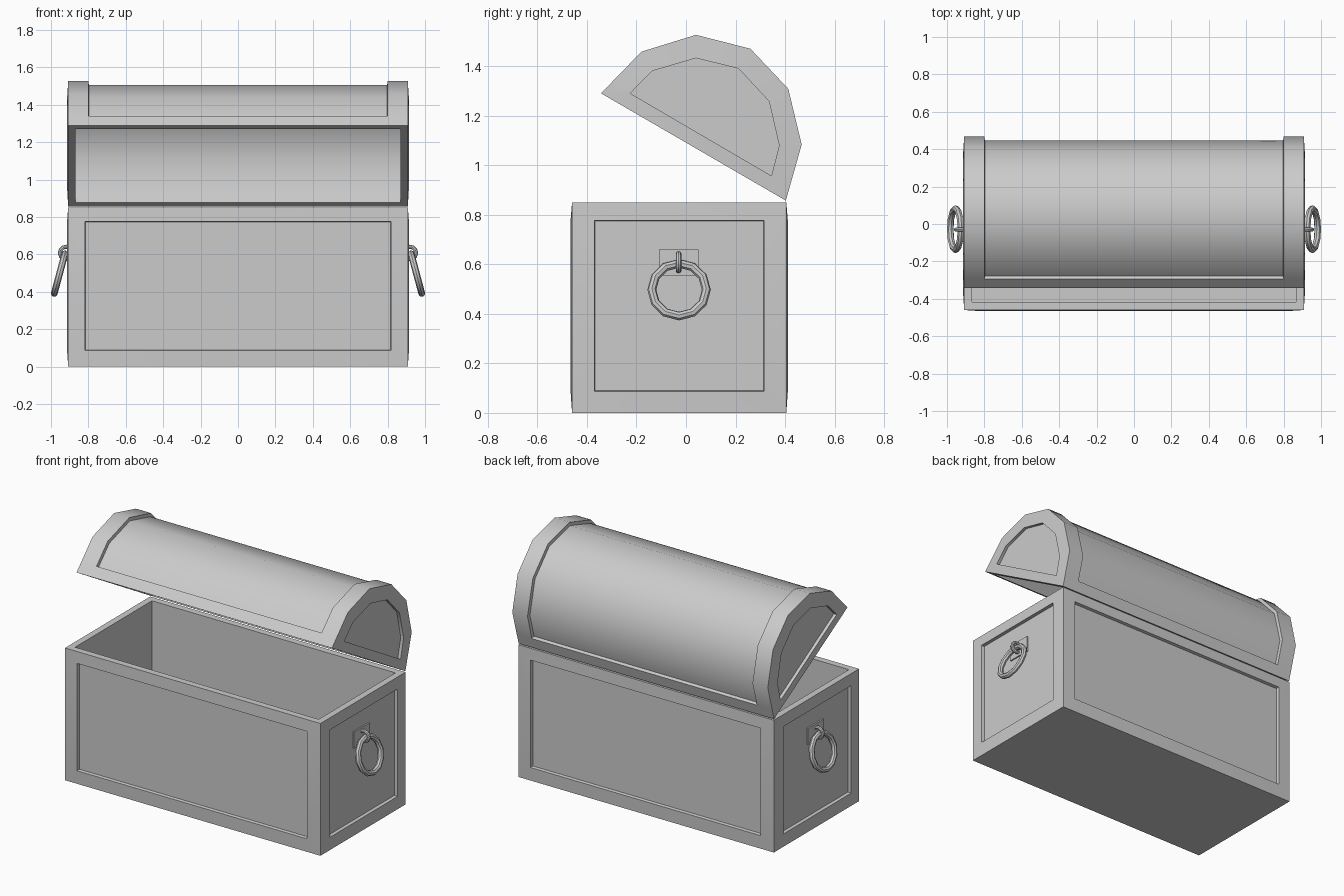
import bpy, bmesh
from math import radians

if "Cube" in bpy.data.objects:
    bpy.data.objects.remove(bpy.data.objects["Cube"])


def finish(obj, angle=40):
    bpy.ops.object.select_all(action='DESELECT')
    obj.select_set(True)
    bpy.context.view_layer.objects.active = obj
    bpy.ops.object.shade_smooth_by_angle(angle=radians(angle))
    return obj


def to_object(bm, name):
    bmesh.ops.recalc_face_normals(bm, faces=bm.faces)
    me = bpy.data.meshes.new(name)
    bm.to_mesh(me)
    bm.free()
    obj = bpy.data.objects.new(name, me)
    bpy.context.collection.objects.link(obj)
    return finish(obj)


def box(name, lo, hi):
    bm = bmesh.new()
    bmesh.ops.create_cube(bm, size=1)
    for v in bm.verts:
        v.co = [l + (c + 0.5) * (h - l) for c, l, h in zip(v.co, lo, hi)]
    return bm


# Chest body: recessed panel on each side, hollow from the top
bm = box("chest_body", (-0.908, -0.46, 0), (0.908, 0.405, 0.85))
bm.normal_update()
sides = [f for f in bm.faces if abs(f.normal.z) < 0.5]
top = next(f for f in bm.faces if f.normal.z > 0.5)
bmesh.ops.inset_individual(bm, faces=sides, thickness=0.09, depth=0.006, use_even_offset=True)
for f in sides:
    for v in f.verts:
        v.co.z = 0.087 if v.co.z < 0.4 else 0.777
bm.normal_update()
bmesh.ops.inset_individual(bm, faces=sides, thickness=0.003, depth=-0.02, use_even_offset=True)
bmesh.ops.inset_individual(bm, faces=[top], thickness=0.042, depth=0, use_even_offset=True)
cavity = bmesh.ops.extrude_discrete_faces(bm, faces=[top])["faces"]
for v in cavity[0].verts:
    v.co.z = 0.04
to_object(bm, "chest_body")

# Lid: open barrel vault, tilted back, profiles as (y, z)
arc = [(-0.343, 1.29), (-0.18, 1.458), (0.04, 1.526), (0.26, 1.47),
       (0.413, 1.308), (0.467, 1.083), (0.403, 0.857)]
end_panel = [(-0.225, 1.29), (-0.137, 1.38), (0.04, 1.432), (0.212, 1.39),
             (0.335, 1.258), (0.376, 1.08), (0.345, 0.957)]


def lerp(a, b, t):
    return tuple(p + (q - p) * t for p, q in zip(a, b))


def split_ends(p):
    return [p[0], lerp(p[0], p[1], 0.3)] + p[1:-1] + [lerp(p[-1], p[-2], 0.3), p[-1]]


arc, end_panel = split_ends(arc), split_ends(end_panel)
mid = lerp(arc[0], arc[-1], 0.5)
inner = [lerp(mid, p, 0.91) for p in arc]
n = len(arc)

bm = bmesh.new()


def row(x, profile):
    return [bm.verts.new((x, y, z)) for y, z in profile]


def bridge(a, b, closed=False):
    count = n if closed else n - 1
    return [bm.faces.new((a[i], a[(i + 1) % n], b[(i + 1) % n], b[i])) for i in range(count)]


outer = [row(x, arc) for x in (-0.908, -0.80, 0.80, 0.908)]
bands = [bridge(outer[i], outer[i + 1]) for i in range(3)]
inside = [row(x, inner) for x in (-0.868, 0.868)]
bridge(inside[0], inside[1])
for s, out, ins in ((-1, outer[0], inside[0]), (1, outer[3], inside[1])):
    rim = row(s * 0.914, end_panel)
    back = row(s * 0.894, end_panel)
    bridge(out, rim, True)
    bridge(rim, back, True)
    bm.faces.new(back)
    bm.faces.new(ins)
    bm.faces.new((out[0], out[-1], ins[-1], ins[0]))
for k in (0, -1):
    bm.faces.new([r[k] for r in outer] + [inside[1][k], inside[0][k]])
bmesh.ops.recalc_face_normals(bm, faces=bm.faces)
# Recessed middle of the vault
bmesh.ops.inset_region(bm, faces=bands[1][1:-1], thickness=0.003, depth=-0.02,
                       use_even_offset=True, use_boundary=True)
to_object(bm, "lid")

# Ring handles on both ends: plate, staple and tilted ring
for s, side in ((-1, "left"), (1, "right")):
    x0, x1 = sorted((s * 0.885, s * 0.903))
    to_object(box("plate", (x0, -0.11, 0.555), (x1, 0.05, 0.66)), side + "_handle_plate")
    bpy.ops.mesh.primitive_torus_add(location=(s * 0.919, -0.03, 0.608), rotation=(radians(90), 0, 0),
                                     major_radius=0.033, minor_radius=0.011,
                                     major_segments=12, minor_segments=8)
    bpy.context.object.name = side + "_handle_staple"
    finish(bpy.context.object)
    bpy.ops.mesh.primitive_torus_add(location=(s * 0.954, -0.028, 0.497), rotation=(0, s * radians(75), 0),
                                     major_radius=0.11, minor_radius=0.018,
                                     major_segments=12, minor_segments=8)
    bpy.context.object.name = side + "_handle_ring"
    finish(bpy.context.object)
